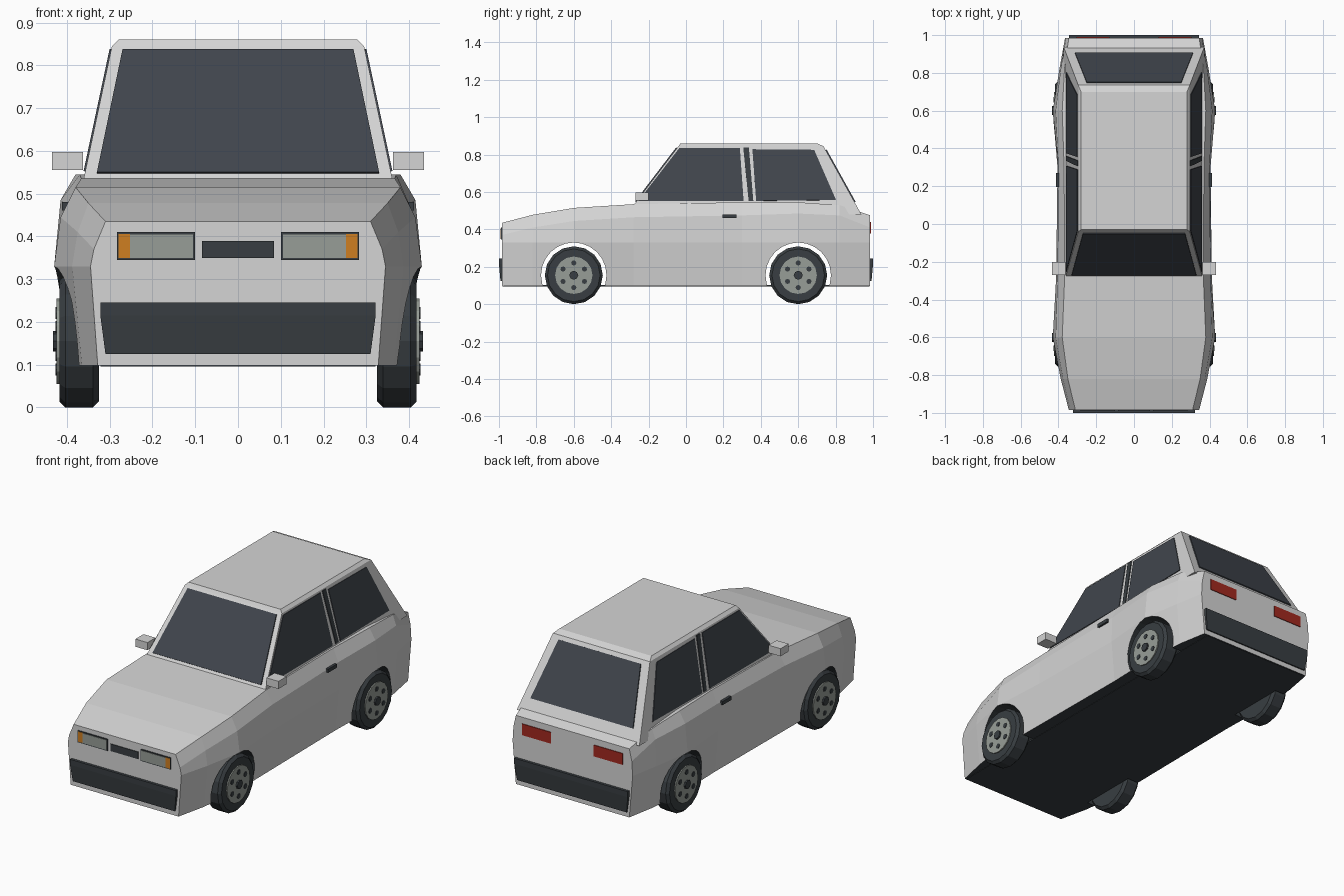
import bpy, bmesh, math
from mathutils import Matrix, Vector

cube = bpy.data.objects.get("Cube")
if cube:
    bpy.data.objects.remove(cube, do_unlink=True)


def material(name, r, g, b):
    m = bpy.data.materials.new(name)
    m.use_nodes = True
    m.diffuse_color = (r, g, b, 1)
    m.node_tree.nodes["Principled BSDF"].inputs["Base Color"].default_value = (r, g, b, 1)
    return m


paint = material("light grey paint", .66, .66, .66)
trim = material("dark trim", .04, .048, .054)
glass = material("dark glass", .052, .06, .073)
lens = material("grey lens", .31, .34, .31)
amber = material("amber lens", .62, .21, .015)
red = material("red lens", .36, .022, .014)


def finish(name, bm, mats, mirror=False):
    bmesh.ops.recalc_face_normals(bm, faces=bm.faces)
    mesh = bpy.data.meshes.new(name)
    bm.to_mesh(mesh)
    bm.free()
    for m in mats:
        mesh.materials.append(m)
    ob = bpy.data.objects.new(name, mesh)
    bpy.context.collection.objects.link(ob)
    if mirror:
        ob.modifiers.new("mirror", 'MIRROR')
    return ob


def loft(rings):
    """Closed solid through rings of equal length."""
    bm = bmesh.new()
    rows = [[bm.verts.new(p) for p in ring] for ring in rings]
    n = len(rows[0])
    for a, b in zip(rows, rows[1:]):
        for i in range(n):
            bm.faces.new((a[i], a[(i + 1) % n], b[(i + 1) % n], b[i]))
    bm.faces.new(rows[0])
    bm.faces.new(rows[-1])
    return bm


def box(name, lo, hi, mat, mirror=False):
    rings = [[(lo[0], lo[1], z), (hi[0], lo[1], z), (hi[0], hi[1], z), (lo[0], hi[1], z)]
             for z in (lo[2], hi[2])]
    return finish(name, loft(rings), [mat], mirror)


def panel(name, points, mat, mirror=False, thick=.006):
    """Thin plate standing proud of the surface, facing away from the car."""
    pts = [Vector(p) for p in points]
    n = (pts[1] - pts[0]).cross(pts[2] - pts[0]).normalized()
    if n.dot(pts[0] - Vector((0, .3, .4))) < 0:
        n = -n
    rings = [[p - n * .002 for p in pts], [p + n * thick for p in pts]]
    return finish(name, loft(rings), [mat], mirror)


def add_disc(bm, y, z, radius, x0, x1, sides):
    """Cylinder lying along x."""
    mat = Matrix.Translation(((x0 + x1) / 2, y, z)) @ Matrix.Rotation(math.pi / 2, 4, 'Y')
    bmesh.ops.create_cone(bm, cap_ends=True, segments=sides, radius1=radius,
                          radius2=radius, depth=x1 - x0, matrix=mat)


def disc(name, mats, mirror, *args):
    bm = bmesh.new()
    add_disc(bm, *args)
    return finish(name, bm, mats, mirror)


# Lower body: y, half widths at sill, waist, crease and shoulder, crease z, shoulder z
sections = [
    (-.985, .328, .345, .337, .31, .37, .435),
    (-.82, .365, .388, .375, .35, .41, .478),
    (-.6, .393, .43, .415, .38, .445, .515),
    (-.28, .39, .412, .405, .367, .465, .535),
    (.3, .385, .405, .40, .37, .475, .545),
    (.6, .393, .43, .415, .38, .485, .545),
    (.82, .375, .395, .388, .368, .475, .53),
    (.985, .345, .365, .36, .345, .41, .475),
]
rings = []
for y, sill, waist, crease, top, cz, tz in sections:
    half = [(sill, y, .098), (waist, y, .33), (crease, y, cz), (top, y, tz)]
    rings.append(half + [(-x, yy, z) for x, yy, z in reversed(half)])
body = finish("body", loft(rings), [paint, trim])
for f in body.data.polygons:
    if f.normal.z < -.95:
        f.material_index = 1

# Wheel arches cut right through
for y in (-.6, .6):
    cutter = disc("arch_cutter", [paint, trim], False, y, .155, .175, -.6, .6, 24)
    for f in cutter.data.polygons:
        f.material_index = 1
    cutter.hide_render = True
    cut = body.modifiers.new("arch", 'BOOLEAN')
    cut.operation = 'DIFFERENCE'
    cut.solver = 'EXACT'
    cut.object = cutter
    bpy.context.view_layer.objects.active = body
    bpy.ops.object.modifier_apply(modifier=cut.name)
    bpy.data.objects.remove(cutter, do_unlink=True)
box("floor", (-.322, -.98, .096), (.322, .98, .104), trim)


# Cabin planes as functions of height
def side_x(z): return .362 - (z - .53) * .213
def front_y(z): return -.28 + (z - .53) * .762
def rear_y(z): return .91 - (z - .53) * .556


def level(x, y0, y1, z):
    return [(-x, y0, z), (x, y0, z), (x, y1, z), (-x, y1, z)]


finish("cabin", loft([level(side_x(z), front_y(z), rear_y(z), z) for z in (.48, .845)]
                     + [level(.28, -.03, .70, .86)]), [paint])

# Windows
panel("windshield", [(x, front_y(z), z) for x, z in
                     ((-.33, .547), (.33, .547), (.27, .835), (-.27, .835))], glass)
panel("rear_window", [(x, rear_y(z), z) for x, z in
                      ((-.312, .545), (.312, .545), (.25, .825), (-.25, .825))], glass)
side_windows = {
    "front_side_window": ((-.255, .552), (.308, .552), (.288, .835), (-.035, .835)),
    "rear_side_window": ((.375, .552), (.802, .557), (.685, .825), (.355, .828)),
    "door_pillar": ((.335, .552), (.36, .552), (.336, .838), (.306, .838)),
}
for name, outline in side_windows.items():
    panel(name, [(side_x(z), y, z) for y, z in outline],
          trim if name == "door_pillar" else glass, True, .004)


# Front and rear details
def plate(name, y, x0, x1, z0, z1, mat, mirror=True, thick=.004):
    panel(name, [(x0, y, z0), (x1, y, z0), (x1, y, z1), (x0, y, z1)], mat, mirror, thick)


front, back = -.985, .985
plate("headlight_frame", front, .1, .283, .345, .41, trim)
plate("headlight", front, .105, .253, .35, .404, lens, True, .006)
plate("turn_signal", front, .253, .28, .35, .406, amber, True, .006)
plate("grille", front, -.084, .084, .35, .389, trim, False)
plate("taillight", back, .13, .305, .378, .44, red)
for name, y0, y1, w in (("front_bumper", -.975, -1.0, .322), ("rear_bumper", .975, 1.0, .345)):
    finish(name, loft([level(w - .012, y0, y1 * .992, .125), level(w, y0, y1, .215),
                       level(w, y0, y1, .245)]), [trim])

# Handles and mirrors
box("door_handle", (.39, .195, .46), (.412, .27, .48), trim, True)
box("mirror", (.362, -.27, .555), (.435, -.2, .597), paint, True)

# Wheels
for end, y in (("front", -.6), ("rear", .6)):
    tyre = disc(end + "_tyre", [trim], True, y, .155, .155, .325, .418, 16)
    bevel = tyre.modifiers.new("bevel", 'BEVEL')
    bevel.width = .014
    bevel.segments = 1
    bevel.angle_limit = math.radians(40)
    disc(end + "_rim", [lens], True, y, .155, .1, .4, .424, 16)
    bm = bmesh.new()
    add_disc(bm, y, .155, .024, .41, .433, 8)
    for i in range(6):
        a = math.radians(90 + 60 * i)
        add_disc(bm, y + .066 * math.cos(a), .155 + .066 * math.sin(a), .014, .41, .427, 8)
    finish(end + "_hub_and_holes", bm, [trim], True)
